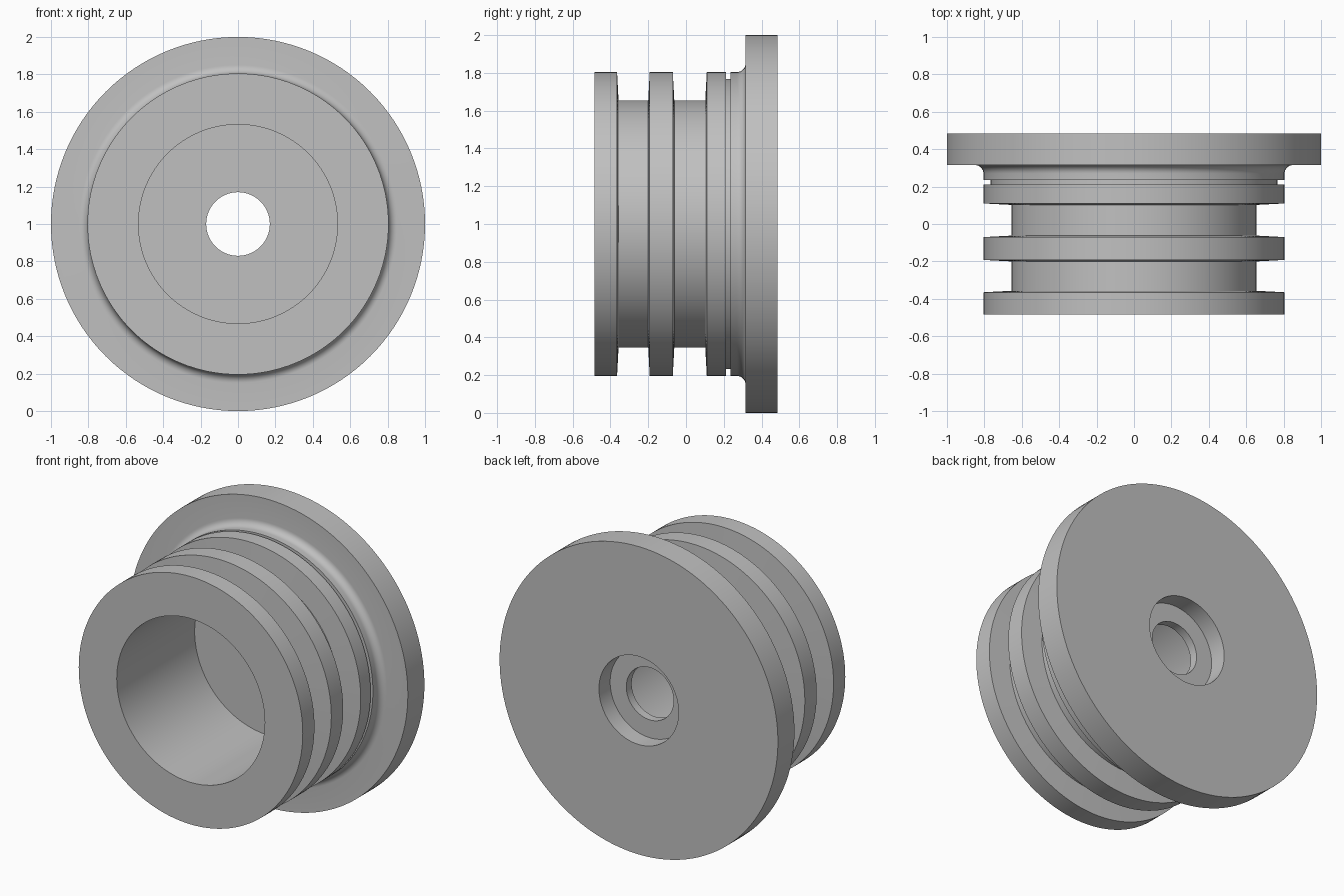
import bpy, bmesh, math

cube = bpy.data.objects.get("Cube")
if cube:
    bpy.data.objects.remove(cube, do_unlink=True)

SEGMENTS = 128
FRONT, BACK = -0.485, 0.485
RIM, GROOVE, DRAFT = 0.805, 0.655, 0.008
FLANGE_Y, FILLET = 0.315, 0.045

# Plain grey metal
metal = bpy.data.materials.new("grey metal")
metal.use_nodes = True
colour = (0.53, 0.53, 0.53, 1)
metal.diffuse_color = colour
metal.node_tree.nodes["Principled BSDF"].inputs["Base Color"].default_value = colour


def groove(start, end, radius, draft=0):
    """Profile of a ring groove with slightly sloping walls."""
    return [(start, RIM), (start + draft, radius), (end - draft, radius), (end, RIM)]


# Half section as (depth, radius), from the front bore round to the back hole
profile = [(FLANGE_Y, 0.17), (FLANGE_Y, 0.532), (FRONT, 0.532), (FRONT, RIM)]
profile += groove(-0.365, -0.192, GROOVE, DRAFT)
profile += groove(-0.07, 0.11, GROOVE, DRAFT)
profile += groove(0.212, 0.235, 0.767)

# Fillet where the body meets the flange
for i in range(9):
    a = math.pi / 2 * i / 8
    profile.append((FLANGE_Y - FILLET + FILLET * math.sin(a),
                    RIM + FILLET * (1 - math.cos(a))))

# Flange and counterbored back hole
profile += [(FLANGE_Y, 1), (BACK, 1), (BACK, 0.286), (0.37, 0.286), (0.37, 0.17)]

# Revolve the closed section about the y axis
bm = bmesh.new()
verts = [bm.verts.new((r, y, 1)) for y, r in profile]
edges = [bm.edges.new((v, verts[(i + 1) % len(verts)])) for i, v in enumerate(verts)]
bmesh.ops.spin(bm, geom=verts + edges, cent=(0, 0, 1), axis=(0, 1, 0),
               angle=math.tau, steps=SEGMENTS, use_merge=False)
bmesh.ops.remove_doubles(bm, verts=bm.verts, dist=0.0001)
bmesh.ops.recalc_face_normals(bm, faces=bm.faces)
mesh = bpy.data.meshes.new("grooved_flanged_plug")
bm.to_mesh(mesh)
bm.free()
mesh.materials.append(metal)

plug = bpy.data.objects.new("grooved_flanged_plug", mesh)
bpy.context.collection.objects.link(plug)
bpy.ops.object.select_all(action="DESELECT")
plug.select_set(True)
bpy.context.view_layer.objects.active = plug
bpy.ops.object.shade_smooth_by_angle(angle=math.radians(30))
